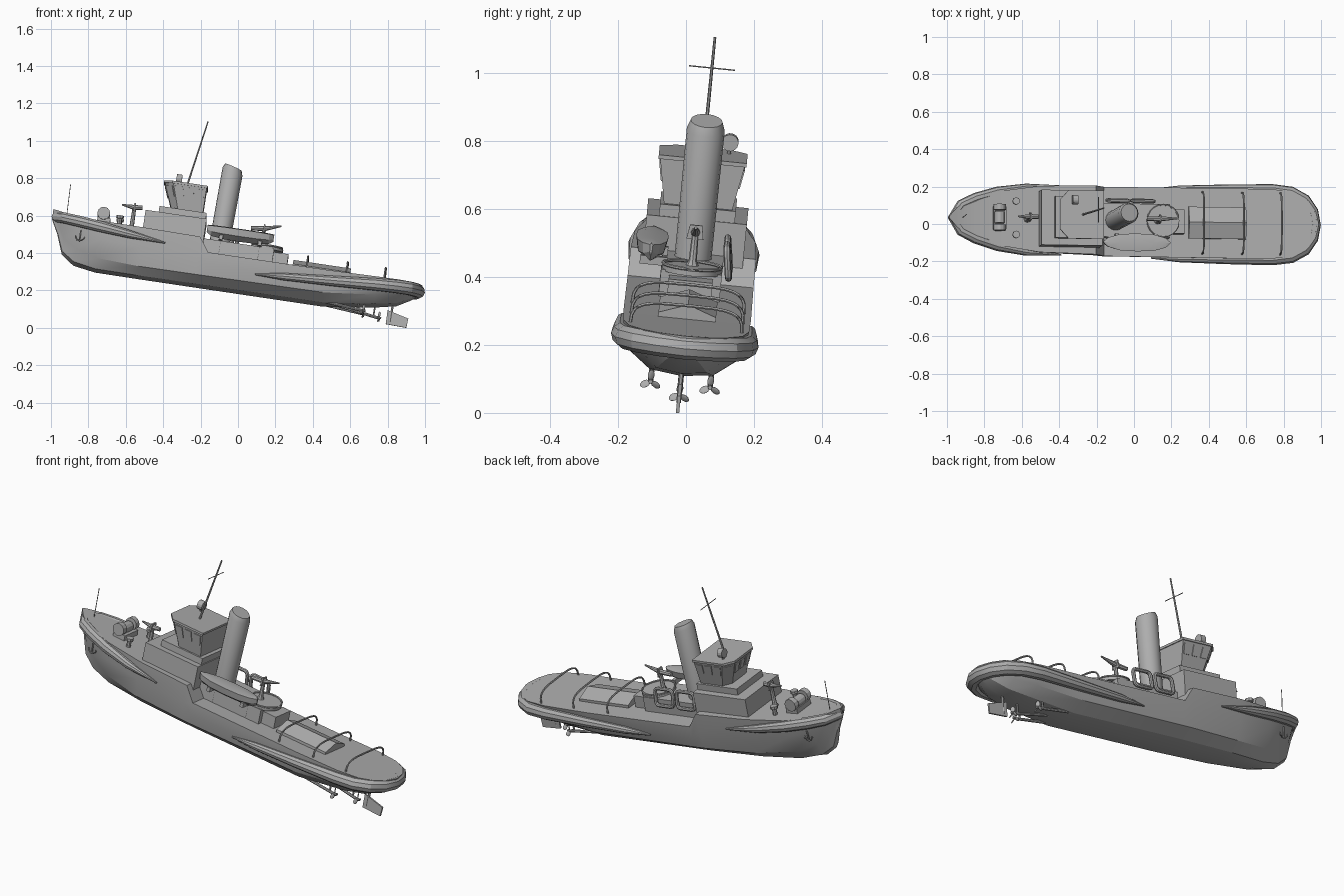
import bpy, bmesh
from math import sin, cos, pi, radians
from mathutils import Matrix, Vector

cube = bpy.data.objects.get("Cube")
if cube:
    bpy.data.objects.remove(cube, do_unlink=True)

grey = bpy.data.materials.new("ship_grey")
grey.use_nodes = True
grey.diffuse_color = (0.42, 0.42, 0.42, 1)
grey.node_tree.nodes["Principled BSDF"].inputs["Base Color"].default_value = grey.diffuse_color

# The whole ship is pitched bow-up and rolled slightly
POSE = (Matrix.Translation((0, -0.025, 0)) @ Matrix.Rotation(radians(-5.7), 4, 'X')
        @ Matrix.Rotation(radians(8.5), 4, 'Y'))
parts = []


def finish(name, bm):
    bmesh.ops.recalc_face_normals(bm, faces=bm.faces[:])
    mesh = bpy.data.meshes.new(name)
    bm.to_mesh(mesh)
    bm.free()
    mesh.materials.append(grey)
    obj = bpy.data.objects.new(name, mesh)
    obj.matrix_world = POSE
    bpy.context.collection.objects.link(obj)
    parts.append(obj)


def add_loft(bm, rings, closed=False):
    rows = [[bm.verts.new(p) for p in ring] for ring in rings]
    pairs = list(zip(rows, rows[1:])) + ([(rows[-1], rows[0])] if closed else [])
    for a, b in pairs:
        for i in range(len(a)):
            j = (i + 1) % len(a)
            bm.faces.new((a[i], a[j], b[j], b[i]))
    if not closed:
        bm.faces.new(rows[0])
        bm.faces.new(rows[-1])


def loft(name, rings):
    bm = bmesh.new()
    add_loft(bm, rings)
    finish(name, bm)


def add_tube(bm, path, radii, sides=8, closed=False):
    pts = [Vector(p) for p in path]
    n = len(pts)
    if not isinstance(radii, (list, tuple)):
        radii = [radii] * n
    rings = []
    for i, p in enumerate(pts):
        before = pts[i - 1] if closed or i else p
        after = pts[(i + 1) % n] if closed or i < n - 1 else p
        t = (after - before).normalized()
        up = Vector((1, 0, 0)) if abs(t.z) > 0.8 else Vector((0, 0, 1))
        if closed:
            up = Vector((0, 1, 0))
        a = t.cross(up).normalized()
        b = t.cross(a)
        rings.append([p + radii[i] * (cos(2 * pi * k / sides) * a + sin(2 * pi * k / sides) * b)
                      for k in range(sides)])
    add_loft(bm, rings, closed)


def tube(name, path, radii, sides=8, closed=False):
    bm = bmesh.new()
    add_tube(bm, path, radii, sides, closed)
    finish(name, bm)


def box(name, x0, x1, half, z0, z1, y=0):
    loft(name, [[(x0, y - half, z), (x1, y - half, z), (x1, y + half, z), (x0, y + half, z)]
                for z in (z0, z1)])


def wrap(points, radii):
    """Extend a port-side path round the centreline to starboard."""
    other = [(x, -y, z) for x, y, z in reversed(points[:-1])]
    return points + other, radii + radii[-2::-1]


# Hull: x, deck half width, deck height, chine half width, chine height, keel height
stations = [
    (-1.07, .006, .485, .004, .45, .43), (-1.03, .05, .475, .02, .4, .355),
    (-.99, .08, .465, .035, .33, .25), (-.92, .108, .455, .06, .29, .2),
    (-.8, .145, .447, .1, .25, .181), (-.575, .178, .442, .145, .235, .18),
    (-.27, .185, .437, .165, .235, .18), (-.215, .186, .36, .166, .235, .18),
    (.43, .188, .36, .165, .24, .18), (.7, .186, .365, .15, .27, .215),
    (.82, .168, .368, .12, .29, .24), (.89, .125, .37, .08, .315, .28),
    (.925, .075, .37, .045, .33, .305), (.942, .01, .37, .006, .34, .32)]
rings = []
for x, wd, zd, wc, zc, zk in stations:
    half = [(wd, zd), (.75 * wd + .25 * wc, (zd + zc) / 2), (wc, zc),
            (.62 * wc, zk + .2 * (zc - zk))]
    rings.append([(x, w, z) for w, z in half] + [(x, 0, zk)]
                 + [(x, -w, z) for w, z in reversed(half)])
loft("hull", rings)

# Rope fenders around bow and stern
tube("bow_fender", *wrap(
    [(-.45, .185, .376), (-.64, .172, .395), (-.8, .143, .415), (-.92, .106, .43),
     (-1, .068, .44), (-1.045, 0, .446)], [.004, .022, .03, .031, .03, .029]), 10)
tube("stern_fender", *wrap(
    [(.05, .184, .28), (.2, .186, .29), (.45, .186, .305), (.7, .184, .322), (.8, .17, .328),
     (.87, .13, .333), (.91, .07, .335), (.923, 0, .335)],
    [.004, .02, .028, .034, .036, .037, .037, .037]), 10)

# Deckhouse, bridge plinth and flared wheelhouse
box("deckhouse", -.58, -.25, .148, .35, .54)
box("bridge_plinth", -.51, -.255, .112, .54, .575)


def bridge_outline(back, mid, front, side, nose, z):
    return [Vector(p) for p in ((back, -side, z), (mid, -side, z), (front, -nose, z),
                                (front, nose, z), (mid, side, z), (back, side, z))]


low = bridge_outline(-.275, -.41, -.445, .1, .06, .57)
high = bridge_outline(-.275, -.455, -.5, .125, .075, .708)
loft("wheelhouse", [low, high])
loft("wheelhouse_roof", [bridge_outline(-.27, -.46, -.506, .13, .08, z) for z in (.706, .718)])

# Window plates on the flared walls
bm = bmesh.new()
for i, count in enumerate((3, 1, 3, 1, 3)):
    a, b, c, d = low[i], low[i + 1], high[i + 1], high[i]
    out = (b - a).cross(d - a).normalized()
    if out.dot(a + b - Vector((-.72, 0, 1.14))) < 0:
        out.negate()
    for k in range(count):
        u0, u1 = (k + .15) / count, (k + .85) / count
        quad = [a.lerp(b, u).lerp(d.lerp(c, u), v)
                for u, v in ((u0, .5), (u1, .5), (u1, .9), (u0, .9))]
        add_loft(bm, [[p - out * .001 for p in quad], [p + out * .004 for p in quad]])
finish("wheelhouse_windows", bm)

# Mast, yard, searchlight and jackstaff
tube("mast", [(-.385, 0, .7), (-.322, 0, 1.074)], [.006, .004], 6)
tube("mast_yard", [(-.339, -.068, .98), (-.339, .068, .98)], .002, 6)
tube("searchlight_post", [(-.43, .075, .71), (-.43, .075, .74)], .006)
tube("searchlight", [(-.445, .075, .752), (-.415, .075, .752)], .025, 14)
tube("jackstaff", [(-.995, 0, .46), (-.999, 0, .629)], .002, 6)

# Raked funnel with a slanted, bevelled top
funnel = []
for x, z, r, slant in ((-.168, .35, .054, 0), (-.153, .825, .056, .28), (-.152, .85, .047, .28)):
    funnel.append([(x + r * cos(k * pi / 8), r * sin(k * pi / 8), z - slant * r * cos(k * pi / 8))
                   for k in range(16)])
loft("funnel", funnel)

# Engine casing with the aft gun tub
box("engine_casing", -.25, .13, .09, .35, .44)
box("casing_end", .13, .21, .065, .35, .425)
tube("gun_platform", [(.09, 0, .435), (.09, 0, .45)], .088, 20)
tube("gun_platform_rim", [(.09 + .086 * cos(k * pi / 10), .086 * sin(k * pi / 10), .455)
                          for k in range(20)][::-1], .005, 6, True)


def gun(name, x, z0, z1, tail, muzzle):
    tube(name + "_pedestal", [(x, 0, z0), (x, 0, z0 + .02), (x, 0, z1)], [.022, .012, .01])
    tube(name + "_barrel", [tail, (x, 0, z1 + .008), muzzle], [.011, .014, .004])
    loft(name + "_shield", [[(x + dx, -.025, z1 - .012), (x + dx, .025, z1 - .012),
                             (x + dx, .018, z1 + .03), (x + dx, -.018, z1 + .03)]
                            for dx in (-.004, .004)])


gun("aft_gun", .06, .445, .54, (-.01, 0, .54), (.15, 0, .575))
gun("bow_gun", -.643, .44, .55, (-.6, 0, .563), (-.711, 0, .563))

# Lifeboat on its davits
boat = []
for x, w, drop in ((-.24, .004, .035), (-.215, .025, .052), (-.15, .044, .06), (-.06, .048, .062),
                   (.03, .044, .06), (.095, .026, .052), (.12, .004, .035)):
    boat.append([(x, -.125 + s * w, .508 - d * drop) for s, d in
                 ((1, 0), (.85, .6), (0, 1), (-.85, .6), (-1, 0), (0, -.12))])
loft("lifeboat", boat)
for i, x in enumerate((-.16, .05)):
    tube(f"davit_{i}", [(x, -.085, .36), (x, -.085, .44), (x, -.125, .455)], .006, 6)
    box(f"boat_chock_{i}", x - .01, x + .01, .04, .44, .465, -.115)

# Rounded life rafts leaning on the casing
for i, x in enumerate((-.155, -.02)):
    path = []
    for qx, qz, start in ((1, 1, 0), (-1, 1, 1), (-1, -1, 2), (1, -1, 3)):
        for k in range(4):
            ang = (start + k / 3) * pi / 2
            dz = qz * .025 + .02 * sin(ang)
            path.append((x + qx * .035 + .02 * cos(ang), .103 - .15 * dz, .46 + dz))
    tube(f"life_raft_{i}", path, .01, 8, True)

# Gabled deck hatch and towing hoops
loft("deck_hatch", [[(x, -.085, .355), (x, -.085, .375), (x, 0, .405), (x, .085, .375),
                     (x, .085, .355)] for x in (.24, .55)])
for i, x in enumerate((.315, .53, .735)):
    tube(f"towing_hoop_{i}", [(x, .165 * (1 if cos(a) > 0 else -1) * abs(cos(a)) ** .5,
                               .36 + .07 * sin(a) ** .6 if 0 < k < 14 else .36)
                              for k in range(15) for a in [pi * k / 14]], .005, 6)

# Foredeck gear
tube("windlass_drum", [(-.8, -.03, .49), (-.8, .03, .49)], .028, 12)
for side, label in ((1, "left"), (-1, "right")):
    tube(f"windlass_{label}_drum", [(-.8, side * .04, .497), (-.8, side * .07, .497)], .034, 12)
    tube(f"bollard_{label}", [(-.71, side * .09, z) for z in (.44, .478, .48, .495)],
         [.012, .012, .02, .02])
    # Anchors hung on the bow
    y = side * .107
    tube(f"anchor_{label}_shank", [(-.907, y, .385), (-.907, y * .96, .33)], .004, 6)
    tube(f"anchor_{label}_arms", [(-.907 + .024 * cos(a), y * .97, .352 + .024 * sin(a))
                                  for a in [pi + pi * k / 6 for k in range(7)]], .004, 6)
box("windlass_bed", -.83, -.76, .06, .44, .475)

# Shafts, three-bladed propellers and rudder
for label, x, y, z in (("left", .65, .088, .183), ("right", .65, -.088, .183),
                       ("centre", .737, 0, .165)):
    bm = bmesh.new()
    add_tube(bm, [(x - .27, y, .205), (x - .015, y, z), (x + .012, y, z)], [.008, .008, .006])
    for k in range(3):
        place = (Matrix.Translation((x, y, z)) @ Matrix.Rotation(k * 2 * pi / 3, 4, 'X')
                 @ Matrix.Translation((0, 0, .018)) @ Matrix.Rotation(.6, 4, 'Z')
                 @ Matrix.Diagonal((.003, .012, .016, 1)))
        bmesh.ops.create_icosphere(bm, subdivisions=2, radius=1, matrix=place)
    add_tube(bm, [(x - .03, y, z), (x - .03, y, .25)], .005, 6)
    finish(f"propeller_{label}", bm)
loft("rudder", [[(.778, y, .137), (.777, y, .212), (.893, y, .184), (.89, y, .133)]
                for y in (-.005, .005)])
tube("rudder_post", [(.8, 0, .15), (.8, 0, .26)], .007, 6)

# Smooth round parts while keeping hard edges
bpy.ops.object.select_all(action='DESELECT')
for obj in parts:
    obj.select_set(True)
bpy.context.view_layer.objects.active = parts[0]
bpy.ops.object.shade_smooth_by_angle(angle=radians(25))
